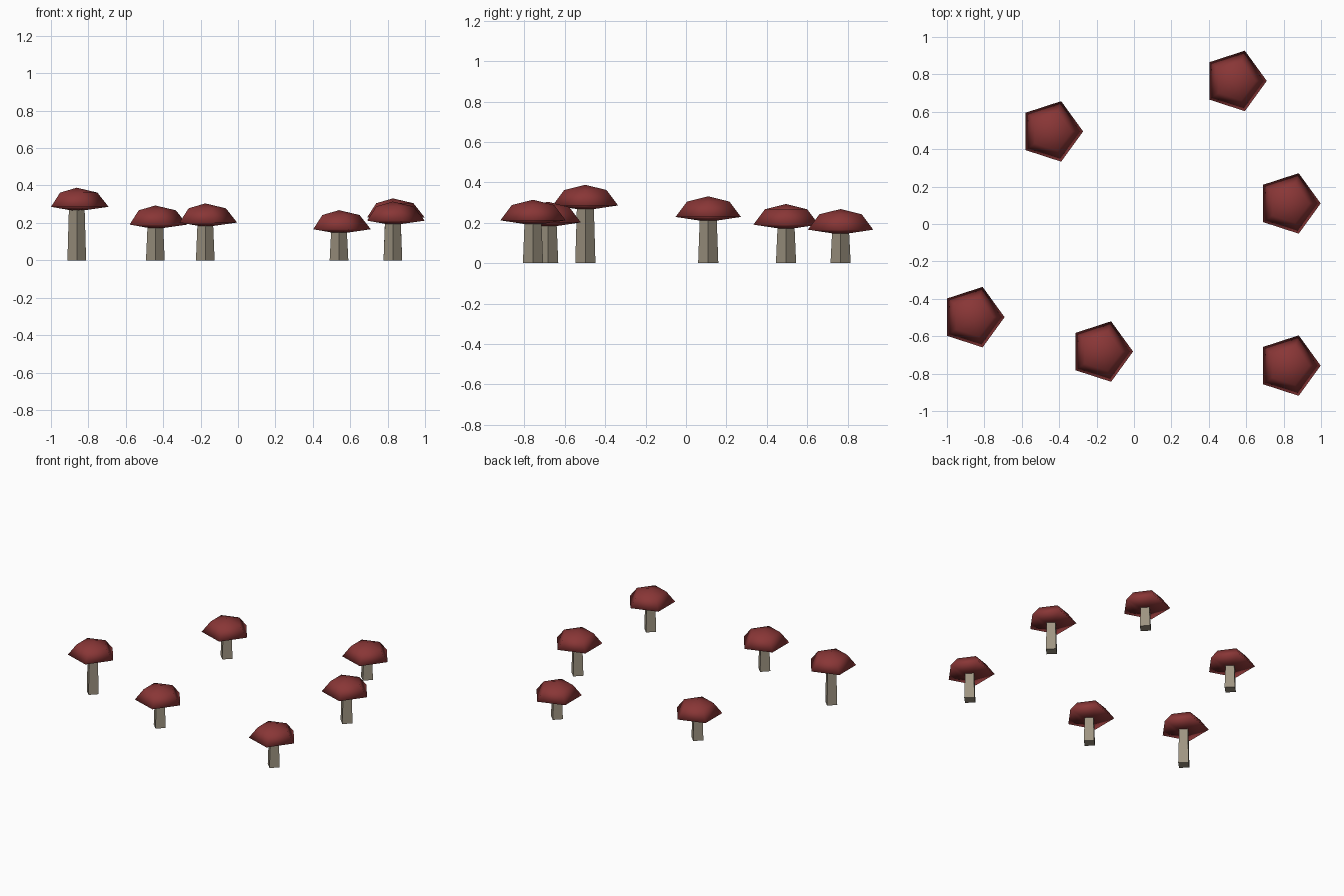
import bpy, math

if "Cube" in bpy.data.objects:
    bpy.data.objects.remove(bpy.data.objects["Cube"])

def material(name, rgb):
    m = bpy.data.materials.new(name)
    m.diffuse_color = (*rgb, 1)
    m.use_nodes = True
    m.node_tree.nodes["Principled BSDF"].inputs["Base Color"].default_value = m.diffuse_color
    return m

cap_red = material("dark_red", (0.25, 0.037, 0.037))
stem_grey = material("stone_beige", (0.34, 0.295, 0.22))

def lathe(name, profile, sides, loc, mat, smooth):
    """Spin (radius, z) points from bottom to top; radius 0 makes a pole."""
    verts, rings, faces = [], [], []
    for r, z in profile:
        n = sides if r > 0 else 1
        rings.append([len(verts) + i for i in range(n)])
        for i in range(n):
            a = 2 * math.pi * i / sides
            verts.append((r * math.cos(a), r * math.sin(a), z))
    for lo, hi in zip(rings, rings[1:]):
        for i in range(sides):
            j = (i + 1) % sides
            if len(lo) == 1:
                faces.append((lo[0], hi[j], hi[i]))
            elif len(hi) == 1:
                faces.append((lo[i], lo[j], hi[0]))
            else:
                faces.append((lo[i], lo[j], hi[j], hi[i]))
    if len(rings[0]) > 1:
        faces.append(tuple(reversed(rings[0])))
    me = bpy.data.meshes.new(name)
    me.from_pydata(verts, [], faces)
    me.materials.append(mat)
    for p in me.polygons:
        p.use_smooth = smooth
    ob = bpy.data.objects.new(name, me)
    ob.location = loc
    bpy.context.collection.objects.link(ob)

# Mushroom positions and total heights
mushrooms = [
    (-0.442, 0.495, 0.293), (0.54, 0.765, 0.268), (0.828, 0.11, 0.331),
    (-0.862, -0.498, 0.388), (-0.175, -0.682, 0.304), (0.828, -0.757, 0.314),
]
for k, (x, y, top) in enumerate(mushrooms, 1):
    # Five-sided cap with a shallow convex underside
    lathe(f"cap_{k}", [(0, top - 0.122), (0.045, top - 0.12), (0.17, top - 0.102),
                       (0.11, top - 0.026), (0, top)],
          5, (x, y, 0), cap_red, True)
    # Four-sided tapered stem
    lathe(f"stem_{k}", [(0.05, 0), (0.042, top - 0.112), (0, top - 0.112)],
          4, (x, y, 0), stem_grey, False)
